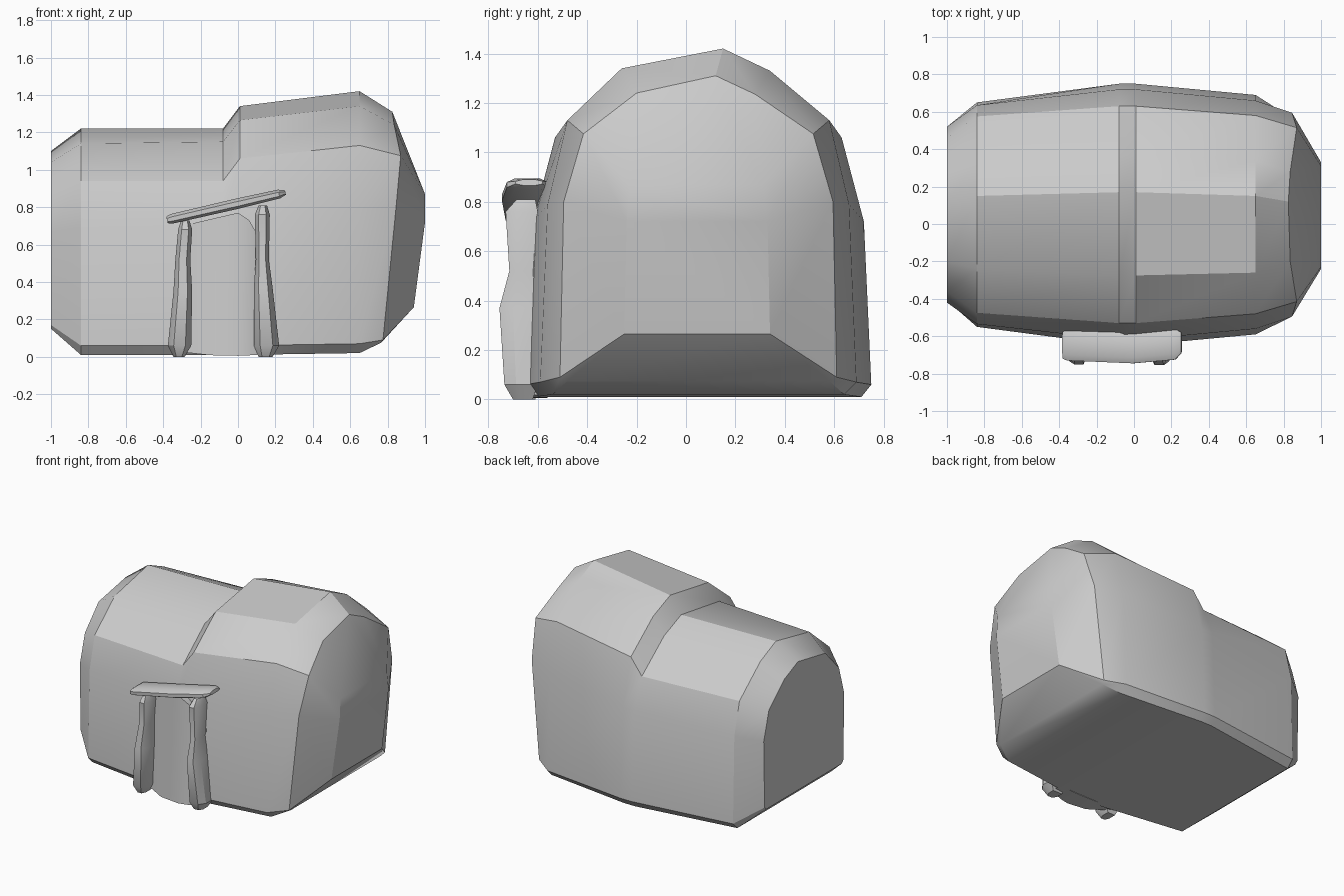
import bpy, bmesh, math
from mathutils import Matrix

if "Cube" in bpy.data.objects:
    bpy.data.objects.remove(bpy.data.objects["Cube"])


def finish(bm, name, angle=30):
    bmesh.ops.recalc_face_normals(bm, faces=bm.faces)
    mesh = bpy.data.meshes.new(name)
    bm.to_mesh(mesh)
    bm.free()
    ob = bpy.data.objects.new(name, mesh)
    bpy.context.collection.objects.link(ob)
    bpy.ops.object.select_all(action='DESELECT')
    ob.select_set(True)
    bpy.context.view_layer.objects.active = ob
    bpy.ops.object.shade_smooth_by_angle(angle=math.radians(angle))
    return ob


def loft(bm, rings):
    """Join closed rings of points with quads; returns the vertex rings."""
    vr = [[bm.verts.new(p) for p in r] for r in rings]
    for a, b in zip(vr, vr[1:]):
        n = len(a)
        for i in range(n):
            j = (i + 1) % n
            bm.faces.new((a[i], a[j], b[j], b[i]))
    return vr


# Cottage body: cross-sections along x, half widths about y = CY
CY = 0.05


def section(base, low, mid, shoulder, front, ridge, back):
    """base/low/mid/shoulder are (x, half width, z); the roof points are (x, y, z)."""
    side = (base, low, mid, shoulder)
    return ([(x, CY - w, z) for x, w, z in side] + [front, ridge, back]
            + [(x, CY + w, z) for x, w, z in reversed(side)])


def flat_section(x, base, low, mid, shoulder, front, ridge, back):
    return section(*[(x, *p) for p in (base, low, mid, shoulder, front, ridge, back)])


bm = bmesh.new()
rings = loft(bm, [
    flat_section(-1.0, (.44, .15), (.46, .17), (.47, .66), (.41, .87),
                 (-.20, 1.04), (.12, 1.10), (.28, 1.03)),
    flat_section(-.84, (.55, .01), (.60, .06), (.585, .70), (.525, .94),
                 (-.24, 1.14), (.15, 1.22), (.33, 1.14)),
    flat_section(-.08, (.66, .01), (.70, .06), (.67, .72), (.58, .94),
                 (-.275, 1.15), (.17, 1.22), (.37, 1.14)),
    flat_section(.01, (.66, .01), (.70, .06), (.67, .72), (.58, 1.06),
                 (-.275, 1.265), (.17, 1.34), (.37, 1.26)),
    flat_section(.65, (.59, .02), (.64, .07), (.61, .79), (.53, 1.13),
                 (-.26, 1.34), (.15, 1.42), (.34, 1.33)),
    section((.765, .53, .075), (.775, .56, .09), (.845, .545, .80), (.87, .465, 1.075),
            (.835, -.20, 1.24), (.825, .12, 1.31), (.835, .28, 1.235)),
])
bm.faces.new(rings[0])

# Bulging end wall: inner panel joined to the last ring
r = rings[-1]
A, B, M, N, L, K = [bm.verts.new(p) for p in (
    (1, -.23, .87), (1, .31, .87), (1, -.24, .72), (1, .33, .72),
    (.94, -.25, .265), (.94, .34, .265))]
for f in ((A, B, N, M), (M, N, K, L),
          (r[3], r[4], A), (r[4], r[5], A), (r[5], B, A), (r[5], r[6], B), (r[6], r[7], B),
          (r[3], A, M, r[2]), (r[2], M, L, r[1]), (r[1], L, r[0]),
          (r[7], r[8], N, B), (r[8], r[9], K, N), (r[9], r[10], K),
          (r[0], L, K, r[10])):
    bm.faces.new(f)
finish(bm, "cottage_body")

# Door panel, bowed like the wall, with a clipped upper corner
bm = bmesh.new()
cols = [(-.30, .70), (-.15, .735), (0, .77), (.06, .73), (.10, .66), (.17, .60)]
rows = []
for x, top in cols:
    y = -.70 + 1.2 * (x + .04) ** 2
    z0 = .005 + .3 * (x + .04) ** 2
    rows.append([(x, y, z0), (x, y + .035, top), (x, -.56, top), (x, -.56, z0)])
vr = loft(bm, rows)
bm.faces.new(vr[0])
bm.faces.new(vr[-1])
finish(bm, "door_panel")


# Rough stone posts: levels of (z, x0, x1, y0, y1) with clipped front corners
def post(name, levels):
    bm = bmesh.new()
    rs = []
    for z, x0, x1, y0, y1 in levels:
        cx, cy = (x1 - x0) * .25, (y1 - y0) * .35
        rs.append([(x0, y1, z), (x0, y0 + cy, z), (x0 + cx, y0, z),
                   (x1 - cx, y0, z), (x1, y0 + cy, z), (x1, y1, z)])
    v = loft(bm, rs)
    bm.faces.new(v[0])
    bm.faces.new(v[-1])
    finish(bm, name)


post("left_post", [
    (0, -.345, -.285, -.70, -.61), (.06, -.375, -.25, -.735, -.60),
    (.35, -.345, -.245, -.75, -.60), (.52, -.335, -.255, -.705, -.60),
    (.68, -.32, -.245, -.72, -.60), (.73, -.305, -.26, -.69, -.61)])
post("right_post", [
    (0, .11, .185, -.70, -.62), (.06, .085, .22, -.735, -.60),
    (.37, .085, .185, -.755, -.60), (.52, .095, .165, -.715, -.60),
    (.76, .09, .17, -.73, -.60), (.81, .11, .155, -.685, -.61)])

# Sloping lintel slab
bm = bmesh.new()
spans = [(-.325, -.72, -.565, .018), (-.30, -.73, -.555, .026), (.06, -.745, -.57, .028),
         (.29, -.725, -.56, .024), (.325, -.69, -.58, .012)]
rs = []
for x, y0, y1, h in spans:
    rs.append([(x, y0, -h * .5), (x, y0, h * .4), (x, y0 + .03, h), (x, y1 - .03, h),
               (x, y1, h * .4), (x, y1, -h * .5), (x, y1 - .03, -h), (x, y0 + .03, -h)])
v = loft(bm, rs)
bm.faces.new(v[0])
bm.faces.new(v[-1])
bmesh.ops.transform(bm, verts=bm.verts,
                    matrix=Matrix.Translation((-.063, 0, .805)) @ Matrix.Rotation(-math.radians(13), 4, 'Y'))
finish(bm, "door_lintel")
